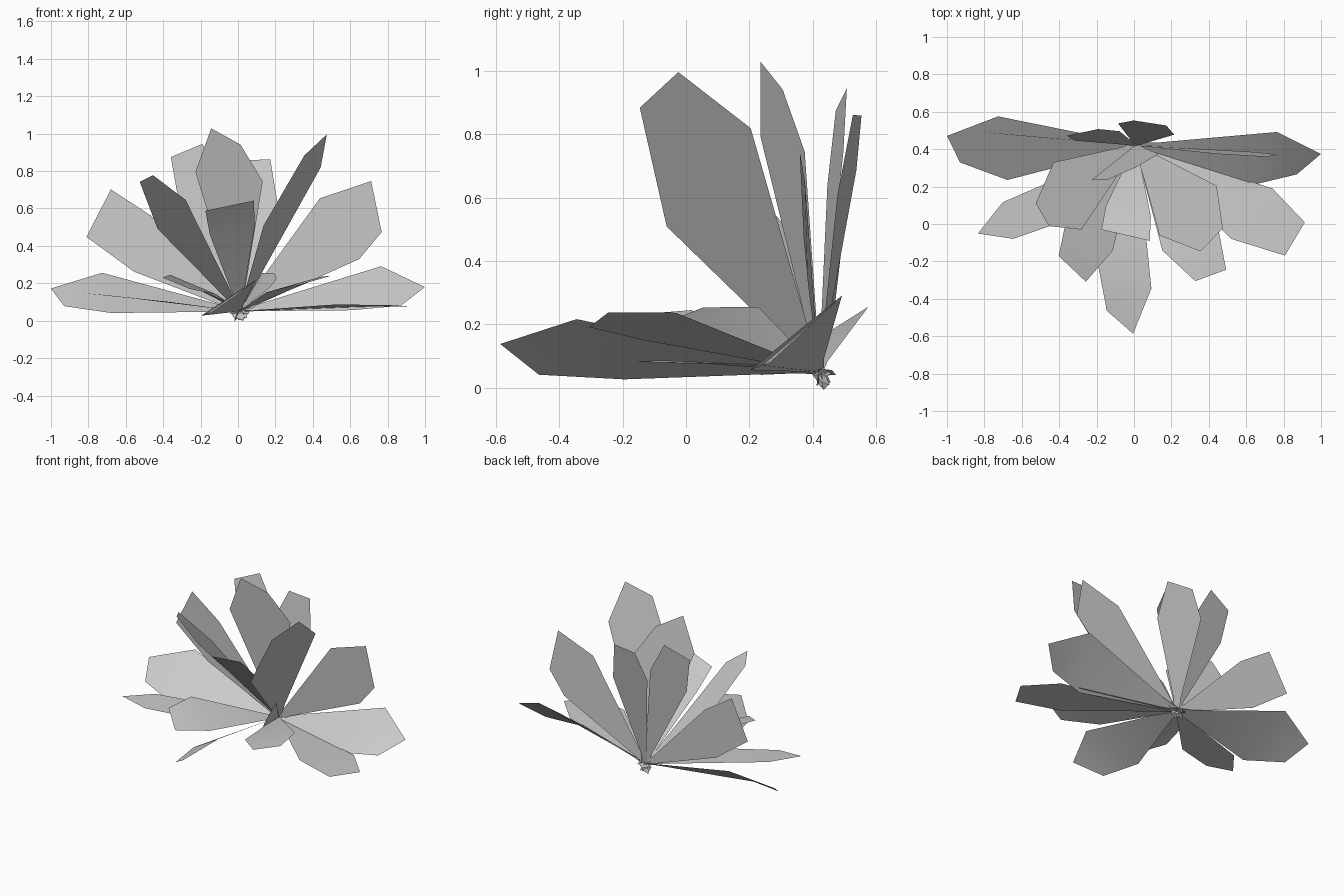
import bpy
from mathutils import Vector

# Common point where every leaf stalk meets
ROOT = Vector((0.01, 0.42, 0.05))


def leaf(name, tip, across, tip_ratio, skew=0.0, droop=0.045, shoulder=0.73):
    """Flat tapering blade: narrow stalk, wide shoulder, blunt slanted tip."""
    reach = Vector(tip) - ROOT
    across = Vector(across)
    sag = Vector((0, 0, droop * reach.xy.length))
    slant = reach * skew / 2
    none = Vector()
    # (centre of the cross line, width relative to the shoulder, slant)
    stations = [
        (ROOT - 0.05 * reach, 0.08, none),
        (ROOT + 0.10 * reach + 0.2 * sag, 0.17, none),
        (ROOT + shoulder * reach + sag, 1.0, none),
        (ROOT + reach, tip_ratio, slant),
    ]
    verts = []
    for centre, width, shift in stations:
        half = across * width / 2 + shift
        verts += [centre + half, centre - half]
    faces = [(i, i + 1, i + 3, i + 2) for i in (0, 2, 4)]
    mesh = bpy.data.meshes.new(name)
    mesh.from_pydata(verts, [], faces)
    mesh.shade_smooth()
    obj = bpy.data.objects.new(name, mesh)
    bpy.context.collection.objects.link(obj)


# Low outer leaves: tip centre, shoulder span, tip width ratio, tip skew
leaf("left_low_leaf", (-0.965, 0.40, 0.125), (-0.05, 0.34, 0.215), 0.42, 0.05)
leaf("right_low_leaf", (0.935, 0.32, 0.13), (0.16, 0.29, 0.235), 0.4, 0.07, 0.07)
leaf("front_low_leaf", (-0.075, -0.525, 0.09), (0.29, -0.15, 0.19), 0.5, 0.05)
leaf("front_right_leaf", (0.41, -0.275, 0.215), (0.30, 0.11, 0.085), 0.55, 0, 0.03)
leaf("right_flat_leaf", (0.86, -0.08, 0.08), (0.22, 0.27, -0.01), 0.6, -0.03, 0.01)
leaf("left_flat_leaf", (-0.74, -0.065, 0.138), (0.33, -0.10, -0.035), 0.48, -0.04, 0.005)
leaf("front_left_leaf", (-0.33, -0.24, 0.20), (0.25, -0.16, -0.105), 0.65, 0.05)
leaf("small_front_leaf", (0.20, 0.02, 0.24), (-0.04, 0.20, 0.08), 0.35, 0, 0.06)

# Raised middle leaves
leaf("left_raised_leaf", (-0.745, 0.485, 0.575), (0.09, -0.01, 0.30), 0.95, -0.06, 0, 0.69)
leaf("right_raised_leaf", (0.74, 0.365, 0.61), (-0.21, -0.01, 0.325), 0.65, 0.11)
leaf("front_left_raised_leaf", (-0.49, 0.05, 0.76), (0.15, -0.36, 0.155), 0.37, -0.03, 0)
leaf("front_right_raised_leaf", (0.415, -0.085, 0.94), (0.305, 0.265, 0.31), 0.42, -0.02, 0, 0.69)
leaf("front_raised_leaf", (-0.045, -0.06, 0.615), (0.24, -0.055, 0.05), 1.08)

# Upright back leaves
leaf("centre_upright_leaf", (-0.065, 0.27, 0.985), (-0.36, -0.14, 0.05), 0.42, 0.07, 0, 0.77)
leaf("back_left_upright_leaf", (-0.275, 0.49, 0.91), (0.24, 0.05, 0.10), 0.7)
leaf("back_right_upright_leaf", (0.085, 0.54, 0.86), (0.30, -0.06, -0.08), 0.57, 0.06)
